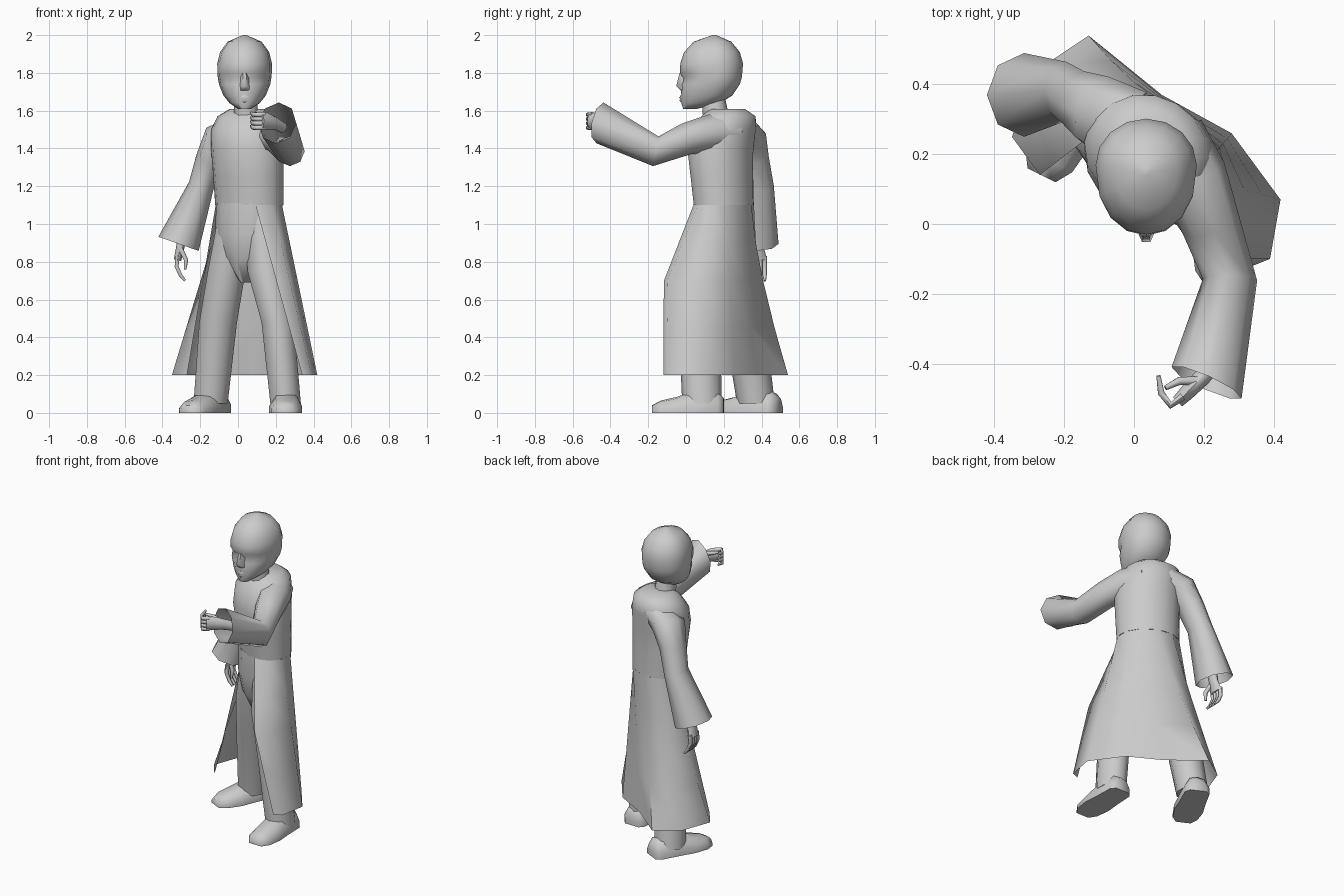
import bpy, bmesh
from math import sin, cos, pi, radians
from mathutils import Vector as V


def loft(name, rings, closed=True, caps=(True, True), angle=62):
    """Skin a list of equal-length point rings."""
    bm = bmesh.new()
    rows = [[bm.verts.new(p) for p in r] for r in rings]
    n = len(rows[0])
    for a, b in zip(rows, rows[1:]):
        for i in range(n if closed else n - 1):
            j = (i + 1) % n
            bm.faces.new((a[i], a[j], b[j], b[i]))
    if closed and caps[0]:
        bm.faces.new(rows[0])
    if closed and caps[1]:
        bm.faces.new(rows[-1])
    bmesh.ops.recalc_face_normals(bm, faces=bm.faces)
    me = bpy.data.meshes.new(name)
    bm.to_mesh(me)
    bm.free()
    ob = bpy.data.objects.new(name, me)
    bpy.context.collection.objects.link(ob)
    bpy.ops.object.select_all(action='DESELECT')
    ob.select_set(True)
    bpy.context.view_layer.objects.active = ob
    bpy.ops.object.shade_smooth_by_angle(angle=radians(angle))
    return ob


def tube(name, stations, ref=(0, 0, 1), n=8, caps=(True, True)):
    """Stations are (centre, across radius, ref radius[, ring normal])."""
    cs = [V(s[0]) for s in stations]
    rings = []
    for k, s in enumerate(stations):
        nrm = V(s[3]) if len(s) > 3 else cs[min(k + 1, len(cs) - 1)] - cs[max(k - 1, 0)]
        nrm.normalize()
        v = V(ref) - nrm * nrm.dot(V(ref))
        v.normalize()
        u = v.cross(nrm)
        rings.append([cs[k] + u * s[1] * sin(2 * pi * i / n) + v * s[2] * cos(2 * pi * i / n)
                      for i in range(n)])
    return loft(name, rings, caps=caps)


TWIST = radians(-30)   # the body is turned towards its right


def body(cx, cy, z, a, b, deg):
    """Point on a twisted body ellipse, angle measured from the front."""
    x, y = a * sin(radians(deg)), -b * cos(radians(deg))
    return V((cx + x * cos(TWIST) - y * sin(TWIST), cy + x * sin(TWIST) + y * cos(TWIST), z))


# robe upper part
levels = [(.06, .20, 1.10, .19, .15), (.055, .19, 1.25, .195, .158), (.05, .182, 1.40, .20, .17),
          (.045, .20, 1.50, .195, .165), (.05, .225, 1.57, .165, .14), (.055, .22, 1.61, .10, .09)]
loft("robe_torso", [[body(*l, 22.5 * i) for i in range(16)] for l in levels])

# open robe skirt
hem = [(.34, -.12), (.39, -.10), (.42, .07), (.28, .26), (.08, .37), (-.13, .54),
       (-.28, .44), (-.35, .25), (-.27, .14)]
skirt = []
for z in (1.10, .90, .70, .45, .20):
    t = (1.1 - z) / .9
    row = []
    for i, (hx, hy) in enumerate(hem):
        p = body(.06, .20, z, .19, .15, 35 + 250 * i / 8)
        ty = min(1, t * 2.2) if i < 2 else t ** (1.4 if 3 < i < 7 else 1)
        row.append((p.x + (hx - p.x) * t, p.y + (hy - p.y) * ty, z))
    skirt.append(row)
loft("robe_skirt", skirt, closed=False)

# trousers
loft("hips", [[body(cx, cy, z, a, b, 30 * i) for i in range(12)] for cx, cy, z, a, b in
              ((.05, .19, 1.11, .175, .14), (.045, .185, .95, .175, .135),
               (.045, .18, .82, .13, .11), (.045, .18, .69, .02, .05))])
UP = (0, 0, 1)
tube("left_trouser_leg", [((.12, .15, 1.04), .09, .11, UP), ((.15, .11, .75), .105, .12, UP),
                          ((.21, .07, .48), .09, .11, UP), ((.252, .085, .05), .085, .105, UP)],
     ref=(0, 1, 0), n=10)
tube("right_trouser_leg", [((-.01, .21, 1.04), .10, .10, UP), ((-.06, .25, .75), .105, .12, UP),
                           ((-.105, .31, .48), .105, .11, UP), ((-.145, .37, .05), .095, .10, UP)],
     ref=(0, 1, 0), n=10)


# shoes
def shoe(name, heel, toe):
    h, t = V((*heel, 0)), V((*toe, 0))
    d = (t - h).normalized()
    side = V((-d.y, d.x, 0))
    rings = []
    for f, w, ht in ((0, .05, .08), (.08, .075, .11), (.4, .08, .12), (.65, .088, .085),
                     (.88, .075, .065), (1, .045, .04)):
        c = h.lerp(t, f)
        rings.append([c + side * w * s + V((0, 0, ht * k)) for s, k in
                      ((-1, 0), (-1, .4), (-.6, .9), (0, 1), (.6, .9), (1, .4), (1, 0))])
    loft(name, rings)


shoe("left_shoe", (.255, .20), (.25, -.18))
shoe("right_shoe", (-.09, .49), (-.265, .14))

# sleeves with wide open cuffs
tube("left_sleeve", [((.10, .24, 1.49), .11, .09), ((.17, .13, 1.48), .10, .10),
                     ((.22, .0, 1.45), .085, .085), ((.275, -.16, 1.385), .078, .08),
                     ((.208, -.455, 1.535), .11, .11, (-.45, -1, .2))],
     caps=(True, False))
tube("right_sleeve", [((-.01, .27, 1.50), .075, .12), ((-.10, .32, 1.45), .09, .11),
                      ((-.15, .35, 1.34), .075, .09), ((-.195, .38, 1.20), .068, .085),
                      ((-.315, .37, .895), .113, .12, (-.35, 0, -1))],
     ref=(0, 1, 0), caps=(True, False))

# left hand, fist curled forward
tube("left_palm", [((.235, -.38, 1.51), .03, .03), ((.195, -.44, 1.535), .025, .035),
                   ((.15, -.485, 1.545), .022, .045), ((.125, -.51, 1.545), .018, .04)])
for k in range(4):
    z = 1.51 + .023 * k
    tube("left_finger", [((.14, -.495, z), .013, .013), ((.105, -.52, z), .012, .012),
                         ((.078, -.485, z), .011, .011), ((.07, -.435, z + .01), .007, .007)], n=6)
tube("left_thumb", [((.18, -.45, 1.56), .015, .015), ((.13, -.45, 1.575), .013, .013),
                    ((.09, -.47, 1.585), .008, .008)], n=6)

# right hand, hanging
tube("right_palm", [((-.29, .37, .97), .03, .035), ((-.305, .375, .88), .022, .035),
                    ((-.32, .38, .81), .02, .05)], ref=(0, 1, 0))
for k in range(4):
    y = .345 + .024 * k
    tube("right_finger", [((-.32, y, .83), .014, .013), ((-.325, y, .775), .012, .012),
                          ((-.305, y, .73), .011, .011), ((-.28, y, .70), .007, .007)],
         ref=(0, 1, 0), n=6)
tube("right_thumb", [((-.305, .35, .87), .015, .015), ((-.275, .335, .81), .013, .013),
                     ((-.28, .33, .76), .008, .008)], ref=(0, 1, 0), n=6)

# head: level, front, back, half width
tube("neck", [((.045, .16, 1.56), .07, .07, UP), ((.035, .14, 1.70), .06, .06, UP)], ref=(0, 1, 0), n=10)
head = []
for z, yf, yb, w in ((1.61, -.015, .06, .035), (1.64, -.025, .18, .08), (1.68, -.025, .245, .112),
                     (1.74, -.026, .285, .136), (1.775, -.022, .295, .142), (1.80, -.033, .298, .144),
                     (1.85, -.03, .302, .145), (1.91, -.01, .285, .13), (1.965, .04, .24, .09),
                     (2.0, .14, .16, .01)):
    yc = yf + .6 * (yb - yf)
    ring = []
    for i in range(16):
        c, s = cos(pi * i / 8), sin(pi * i / 8)
        fr = max(c, 0) ** .85 if c > 0 else c
        y = yc - fr * (yc - yf if c > 0 else yb - yc)
        if z == 1.775 and i in (1, 2, 14, 15):   # eye hollows
            y += .012
        ring.append((.035 + w * s, y, z))
    head.append(ring)
loft("head", head)

# nose and lips
loft("nose", [[(.035 - w, -.01, z), (.035 - .4 * w, y, z), (.035 + .4 * w, y, z), (.035 + w, -.01, z)]
              for z, w, y in ((1.80, .02, -.034), (1.73, .03, -.052), (1.708, .03, -.03))])
loft("lips", [[(.035 - w, -.012, z), (.035, y, z), (.035 + w, -.012, z)]
              for z, w, y in ((1.682, .025, -.028), (1.668, .038, -.036), (1.662, .038, -.029),
                              (1.655, .034, -.035), (1.642, .022, -.026))])
